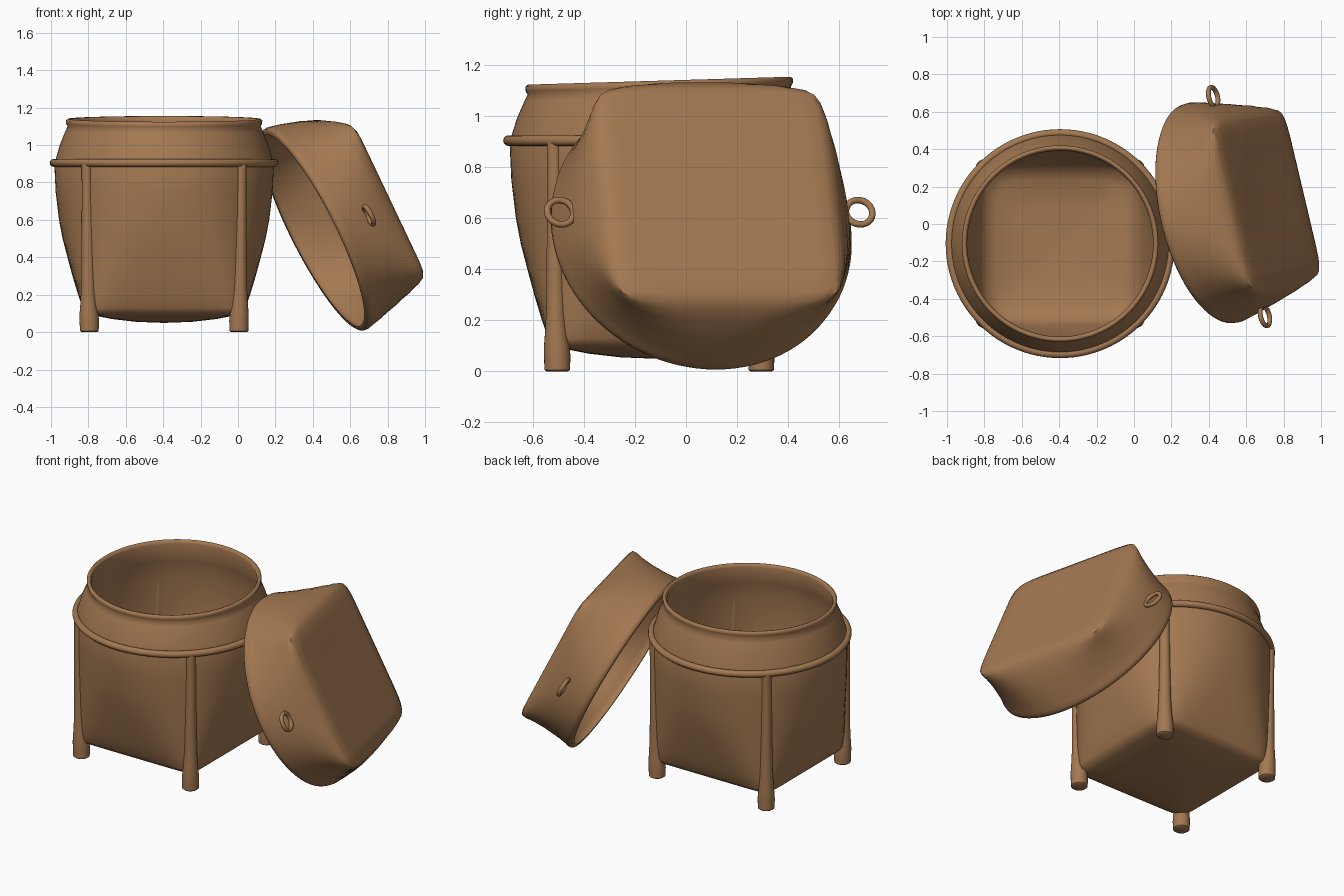
import bpy, bmesh, math
from mathutils import Matrix, Vector

if "Cube" in bpy.data.objects:
    bpy.data.objects.remove(bpy.data.objects["Cube"])

wicker = bpy.data.materials.new("tan_brown")
wicker.diffuse_color = (0.37, 0.19, 0.083, 1)
wicker.use_nodes = True
wicker.node_tree.nodes["Principled BSDF"].inputs["Base Color"].default_value = wicker.diffuse_color
SEG = 96
CX, CY = -0.395, -0.105


def finish(bm, name, matrix=Matrix(), angle=50):
    bmesh.ops.recalc_face_normals(bm, faces=bm.faces)
    me = bpy.data.meshes.new(name)
    bm.to_mesh(me)
    bm.free()
    ob = bpy.data.objects.new(name, me)
    bpy.context.collection.objects.link(ob)
    ob.matrix_world = matrix
    me.materials.append(wicker)
    bpy.ops.object.select_all(action='DESELECT')
    bpy.context.view_layer.objects.active = ob
    ob.select_set(True)
    bpy.ops.object.shade_smooth_by_angle(angle=math.radians(angle))
    return ob


def section(z, a, k, seg=SEG):
    """Superellipse ring: half width a, corner radius k (k == a is a circle)."""
    p = 1 / max(0.02, 0.5 - math.log2(k / a))
    pts = []
    for i in range(seg):
        t = 2 * math.pi * i / seg
        c, s = math.cos(t), math.sin(t)
        r = a / (abs(c) ** p + abs(s) ** p) ** (1 / p)
        pts.append(Vector((r * c, r * s, z)))
    return pts


def loft(rings):
    bm = bmesh.new()
    loops = [[bm.verts.new(p) for p in ring] for ring in rings]
    n = len(loops[0])
    for a, b in zip(loops, loops[1:]):
        for i in range(n):
            j = (i + 1) % n
            bm.faces.new((a[i], a[j], b[j], b[i]))
    bm.faces.new(loops[0])
    bm.faces.new(loops[-1])
    return bm


def torus(name, major, minor, matrix, seg=SEG, sides=12):
    bm = bmesh.new()
    loops = []
    for i in range(seg):
        t = 2 * math.pi * i / seg
        ring = []
        for j in range(sides):
            q = 2 * math.pi * j / sides
            r = major + minor * math.cos(q)
            ring.append(bm.verts.new((r * math.cos(t), r * math.sin(t), minor * math.sin(q))))
        loops.append(ring)
    for i in range(seg):
        a, b = loops[i], loops[(i + 1) % seg]
        for j in range(sides):
            k = (j + 1) % sides
            bm.faces.new((a[j], b[j], b[k], a[k]))
    return finish(bm, name, matrix)


# basket body: square base rising to a round collar, hollow inside
outer = [(0.05, 0.02, 0.02), (0.055, 0.15, 0.17), (0.07, 0.28, 0.36), (0.09, 0.38, 0.51),
         (0.105, 0.42, 0.565), (0.13, 0.435, 0.572), (0.2, 0.46, 0.575), (0.3, 0.49, 0.578),
         (0.4, 0.517, 0.58), (0.5, 0.543, 0.582), (0.6, 0.562, 0.585), (0.75, 0.58, 0.587),
         (0.9, 0.587, 0.587), (0.94, 0.575, 0.575), (1.0, 0.558, 0.558), (1.07, 0.53, 0.53),
         (1.1, 0.516, 0.516), (1.115, 0.524, 0.524), (1.132, 0.525, 0.525), (1.14, 0.515, 0.515)]
inner = [(1.138, 0.505, 0.505), (1.12, 0.497, 0.497), (1.0, 0.525, 0.525), (0.88, 0.555, 0.555),
         (0.6, 0.53, 0.55), (0.4, 0.49, 0.55), (0.2, 0.435, 0.545), (0.14, 0.4, 0.52),
         (0.11, 0.34, 0.43), (0.09, 0.2, 0.24), (0.08, 0.02, 0.02)]
bm = loft([section(*r) for r in outer + inner])
for v in bm.verts:                      # the rim tips slightly toward the front
    v.co.z += 0.03 * v.co.y * min(1, max(0, (v.co.z - 0.92) / 0.18))
base = Matrix.Translation((CX, CY, 0))
finish(bm, "basket_body", base, 60)
torus("basket_hoop", 0.591, 0.021, Matrix.Translation((CX, CY, 0.905)))

# four feet that thin into corner ribs
rib = [(0.0, 0.042, 0.4), (0.006, 0.05, 0.4), (0.06, 0.052, 0.4), (0.1, 0.05, 0.402),
       (0.15, 0.044, 0.404), (0.25, 0.038, 0.405), (0.5, 0.033, 0.408), (0.75, 0.03, 0.41),
       (0.9, 0.028, 0.413)]
for sx, xn in ((-1, "left"), (1, "right")):
    for sy, yn in ((-1, "front"), (1, "back")):
        rings = [[p + Vector((sx * o, sy * o, 0)) for p in section(z, r, r, 24)]
                 for z, r, o in rib]
        finish(loft(rings), f"{yn}_{xn}_leg_rib", base)

# lid: round opening, square top, leaning on the basket
u = Vector((-0.23, 0.973, 0)).normalized()
tilt = math.radians(26)
flat = Vector((u.y, -u.x, 0))
n = flat * math.cos(tilt) + Vector((0, 0, math.sin(tilt)))
v = n.cross(u)
lid = Matrix((u, v, n)).transposed().to_4x4()
lid.translation = (0.4, 0.055, 0.543)
lid_out = [(0.0, 0.59, 0.59), (0.008, 0.6, 0.6), (0.03, 0.602, 0.602), (0.05, 0.597, 0.597),
           (0.1, 0.585, 0.592), (0.2, 0.553, 0.592), (0.28, 0.52, 0.6), (0.325, 0.49, 0.61),
           (0.35, 0.465, 0.61), (0.362, 0.435, 0.585), (0.366, 0.38, 0.51),
           (0.362, 0.25, 0.3), (0.358, 0.02, 0.02)]
lid_in = [(z - 0.02 if z > 0.05 else z, max(0.015, a - 0.022), max(0.015, k - 0.024))
          for z, a, k in lid_out]
rings = [section(*r) for r in reversed(lid_in)] + [section(*r) for r in lid_out]
finish(loft(rings), "lid", lid, 60)

# small loop handles on two opposite sides of the lid
for s, name in ((1, "back"), (-1, "front")):
    torus(f"{name}_lid_handle", 0.053, 0.013,
          lid @ Matrix.Translation((s * 0.602, 0, 0.185)), 32, 10)
